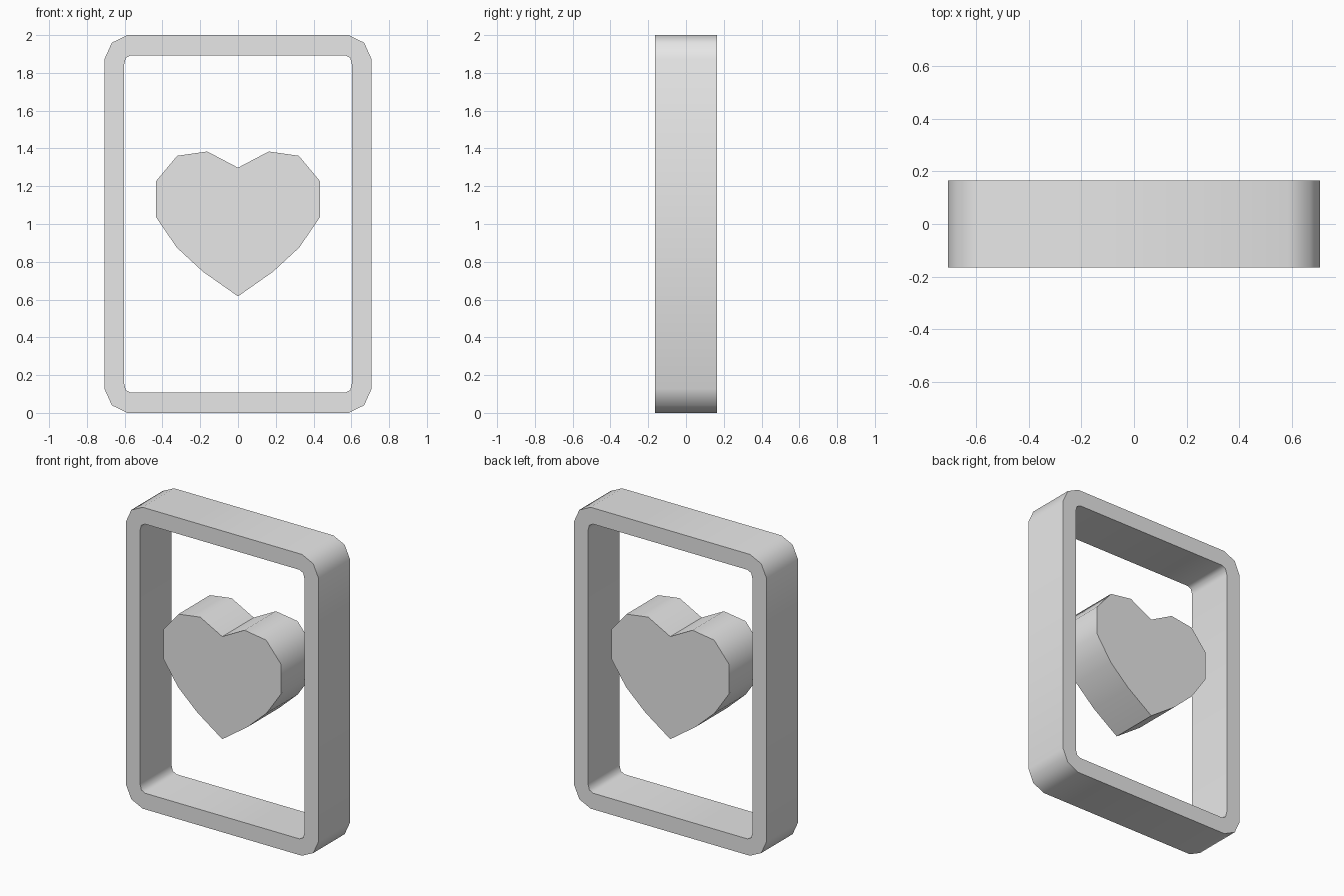
import bpy, bmesh, math

HALF_DEPTH = 0.165

cube = bpy.data.objects.get("Cube")
if cube:
    bpy.data.objects.remove(cube, do_unlink=True)

grey = bpy.data.materials.new("light grey")
grey.use_nodes = True
grey.diffuse_color = (0.8, 0.8, 0.8, 1)
grey.node_tree.nodes["Principled BSDF"].inputs["Base Color"].default_value = (0.8, 0.8, 0.8, 1)


def finish(name, bm, angle):
    """Turn a bmesh into a smooth-shaded object with sharp edges kept."""
    bmesh.ops.recalc_face_normals(bm, faces=bm.faces)
    mesh = bpy.data.meshes.new(name)
    bm.to_mesh(mesh)
    bm.free()
    mesh.materials.append(grey)
    obj = bpy.data.objects.new(name, mesh)
    bpy.context.collection.objects.link(obj)
    bpy.ops.object.select_all(action="DESELECT")
    obj.select_set(True)
    bpy.context.view_layer.objects.active = obj
    bpy.ops.object.shade_smooth_by_angle(angle=math.radians(angle))


def ring(bm, outline, y):
    return [bm.verts.new((x, y, z)) for x, z in outline]


def bridge(bm, a, b):
    for i in range(len(a)):
        j = (i + 1) % len(a)
        bm.faces.new((a[i], a[j], b[j], b[i]))


def corner_loop(corner):
    """Repeat one rounded corner in all four quadrants around z = 1."""
    loop = []
    for sx, sz in ((1, 1), (1, -1), (-1, -1), (-1, 1)):
        points = corner if sx * sz > 0 else corner[::-1]
        loop += [(sx * x, 1 + sz * z) for x, z in points]
    return loop


# Rectangular frame with chamfered corners
outer = corner_loop([(0.585, 1.0), (0.668, 0.96), (0.707, 0.873)])
inner = corner_loop([(0.566, 0.893), (0.594, 0.879), (0.604, 0.841)])
bm = bmesh.new()
rings = [ring(bm, outline, y) for outline, y in (
    (outer, -HALF_DEPTH), (outer, HALF_DEPTH),
    (inner, HALF_DEPTH), (inner, -HALF_DEPTH))]
for i in range(4):
    bridge(bm, rings[i], rings[(i + 1) % 4])
finish("frame", bm, 60)

# Solid heart floating in the middle of the frame
side = [(0.163, 1.384), (0.322, 1.361), (0.433, 1.228),
        (0.433, 1.035), (0.324, 0.875), (0.185, 0.747)]
heart = [(0, 1.298)] + side + [(0, 0.617)] + [(-x, z) for x, z in reversed(side)]
bm = bmesh.new()
front, back = (ring(bm, heart, y) for y in (-HALF_DEPTH, HALF_DEPTH))
bm.faces.new(front)
bm.faces.new(back)
bridge(bm, front, back)
finish("heart", bm, 50)
